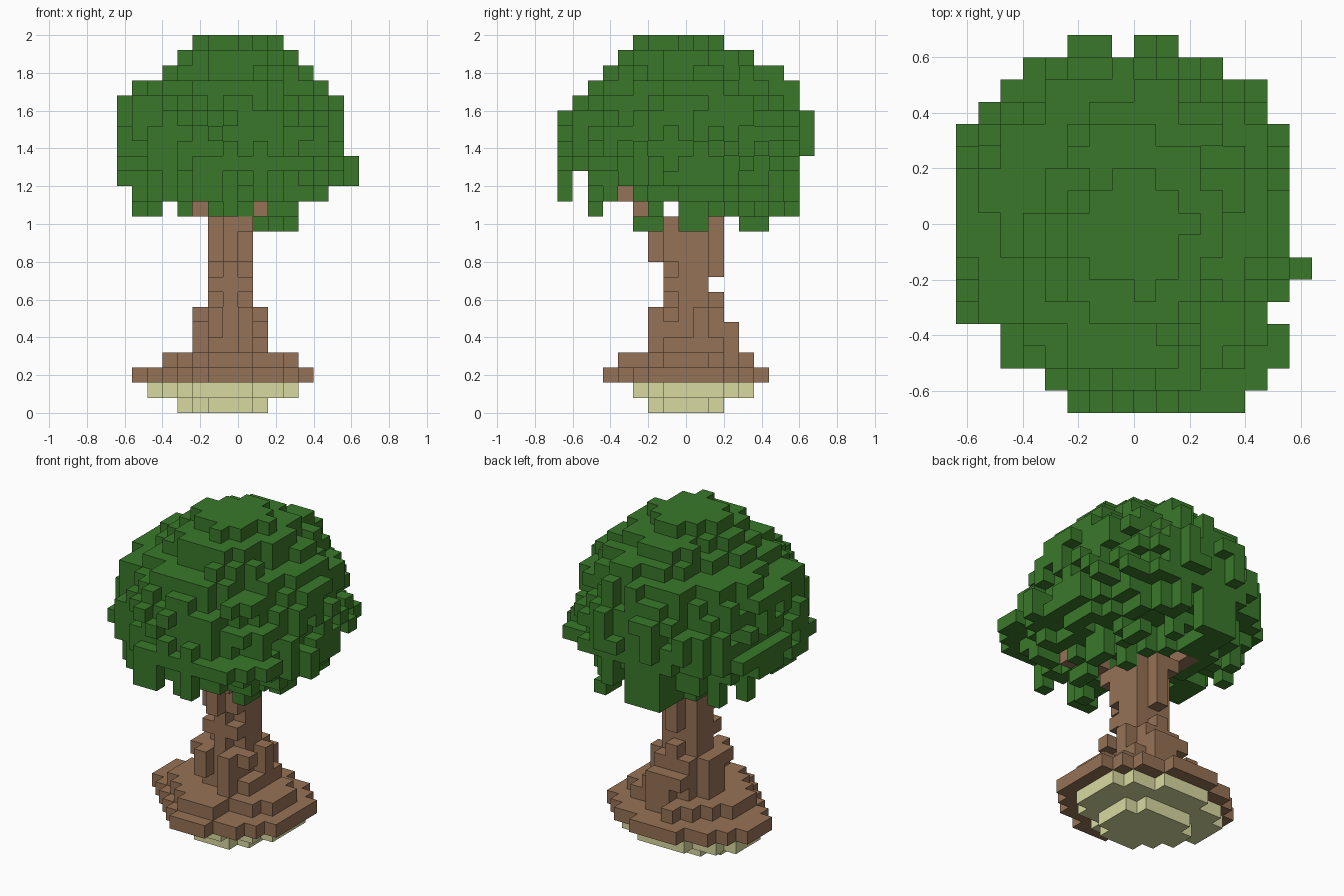
import bpy
import bmesh
import random

random.seed(7)
SIZE = 0.08

cube = bpy.data.objects.get("Cube")
if cube:
    bpy.data.objects.remove(cube, do_unlink=True)


def make_material(name, colour):
    mat = bpy.data.materials.new(name)
    mat.use_nodes = True
    mat.diffuse_color = (*colour, 1)
    mat.node_tree.nodes["Principled BSDF"].inputs["Base Color"].default_value = (*colour, 1)
    return mat


def oval(k, x0, x1, y0, y1, power=2.0):
    """Cells of one rounded layer filling the given inclusive limits."""
    cx, cy = (x0 + x1) / 2, (y0 + y1) / 2
    rx, ry = (x1 - x0 + 1) / 2, (y1 - y0 + 1) / 2
    return {(x, y, k) for x in range(x0, x1 + 1) for y in range(y0, y1 + 1)
            if abs((x - cx) / rx) ** power + abs((y - cy) / ry) ** power <= 1}


def rim(layer):
    """Cells of a layer that have an open side."""
    return {(x, y, k) for x, y, k in layer
            if not {(x + 1, y, k), (x - 1, y, k), (x, y + 1, k), (x, y - 1, k)} <= layer}


def trim_corner(layer, reach):
    """Cut the front right corner off a layer."""
    return {c for c in layer if c[0] + c[1] >= -reach}


# One random value per column makes bumps and hanging leaves line up vertically
column = {(x, y): random.random() for x in range(-9, 9) for y in range(-9, 10)}

# Pale stone base
base = trim_corner(oval(0, -4, 1, -2, 2), 4) | trim_corner(oval(1, -6, 3, -3, 4), 6)

# Root slab, flared roots and trunk: x and y limits per layer
trunk_limits = [
    (-7, 4, -5, 5), (-5, 3, -4, 4), (-3, 2, -2, 3), (-3, 1, -2, 3), (-3, 1, -2, 2),
    (-2, 0, -1, 2), (-2, 0, -1, 1), (-2, 0, -1, 2),
    (-2, 0, -2, 2), (-2, 0, -2, 2), (-2, 0, -2, 2)]
trunk = set()
for k, limits in enumerate(trunk_limits, start=2):
    roots = 3 <= k <= 6
    layer = trim_corner(oval(k, *limits, 1.6 if roots else 2.0), 7)
    if roots:
        layer -= {c for c in rim(layer) if column[c[:2]] > 0.75}
    trunk |= layer

# Branches spreading diagonally from the trunk top
for sx, sy, start in ((-1, 1, -2), (1, -1, 0)):
    for step in range(3):
        x, y, k = start + sx * step, sy * (step + 2), 12 + step
        trunk |= {(x, y, k), (x, y - sy, k)}

# Crown: plan outline by row from front to back, used for the widest layers
outline = [(-3, 4), (-4, 5), (-6, 6), (-6, 6), (-8, 5), (-8, 6), (-7, 7), (-8, 5), (-8, 6),
           (-8, 6), (-8, 6), (-8, 5), (-8, 6), (-7, 4), (-6, 5), (-4, 3), (-3, 2)]
crown = set()
for y in range(-8, 8):
    for x in range(outline[y + 8][0], outline[y + 8][1] + 1):
        crown.add((x, y, 16))
skirt = {c for c in oval(15, -8, 6, -8, 7) if c[1] != -7}
crown |= skirt - {c for c in rim(skirt) if column[c[:2]] > 0.65}
crown.add((7, -2, 15))

# Dome: each layer is a rounder, smaller oval with a ragged rim
dome_limits = [
    (-8, 6, -8, 8), (-8, 6, -8, 8), (-8, 6, -8, 8), (-8, 6, -7, 7),
    (-7, 5, -6, 7), (-5, 4, -5, 6), (-4, 3, -4, 4), (-3, 2, -3, 2)]
for k, limits in enumerate(dome_limits, start=17):
    layer = oval(k, *limits, 2.0 if k < 19 else 1.8)
    loss = 0.4 if k < 23 else 0.2
    crown |= layer - {c for c in rim(layer) if random.random() < loss}

# Hanging leaves: layer, limits, share of columns kept, and rows left open
hanging = [
    (14, (-7, 5, -8, 7), 0.65, (-7, -4)),
    (13, (-7, 3, -6, 7), 0.45, (-5, -4, -3, -1)),
    (12, (1, 3, -3, 7), 0.45, (-1, 2, 3, 6))]
for k, limits, share, gaps in hanging:
    for x, y, k in oval(k, *limits, 1.9):
        # Keep the lowest leaves off the trunk and in front of no branch
        blocked = k < 14 and (abs(x + 1) + abs(y) < 3 or x == -5
                              or (x == -3 and y < 3) or (x == 1 and y < -2))
        if column[x, y] < share and y not in gaps and not blocked:
            crown.add((x, y, k))
crown -= trunk

solid = base | trunk | crown
DIRECTIONS = [(axis, sign) for axis in range(3) for sign in (-1, 1)]


def build(name, cells, mat):
    """Turn cells into one blocky mesh holding only the exposed faces."""
    bm = bmesh.new()
    corners = {}

    def corner(p):
        if p not in corners:
            corners[p] = bm.verts.new((p[0] * SIZE, (p[1] - 0.5) * SIZE, p[2] * SIZE))
        return corners[p]

    for cell in sorted(cells):
        for axis, sign in DIRECTIONS:
            neighbour = list(cell)
            neighbour[axis] += sign
            if tuple(neighbour) in solid:
                continue
            u, v = (axis + 1) % 3, (axis + 2) % 3
            quad = []
            for du, dv in ((0, 0), (1, 0), (1, 1), (0, 1)):
                p = list(cell)
                p[axis] += sign > 0
                p[u] += du
                p[v] += dv
                quad.append(corner(tuple(p)))
            bm.faces.new(quad if sign > 0 else quad[::-1])
    mesh = bpy.data.meshes.new(name)
    bm.to_mesh(mesh)
    bm.free()
    mesh.materials.append(mat)
    obj = bpy.data.objects.new(name, mesh)
    bpy.context.collection.objects.link(obj)


build("stone_base", base, make_material("pale stone", (0.69, 0.7, 0.35)))
build("trunk_and_roots", trunk, make_material("bark brown", (0.305, 0.168, 0.092)))
build("leaf_crown", crown, make_material("leaf green", (0.042, 0.19, 0.023)))
